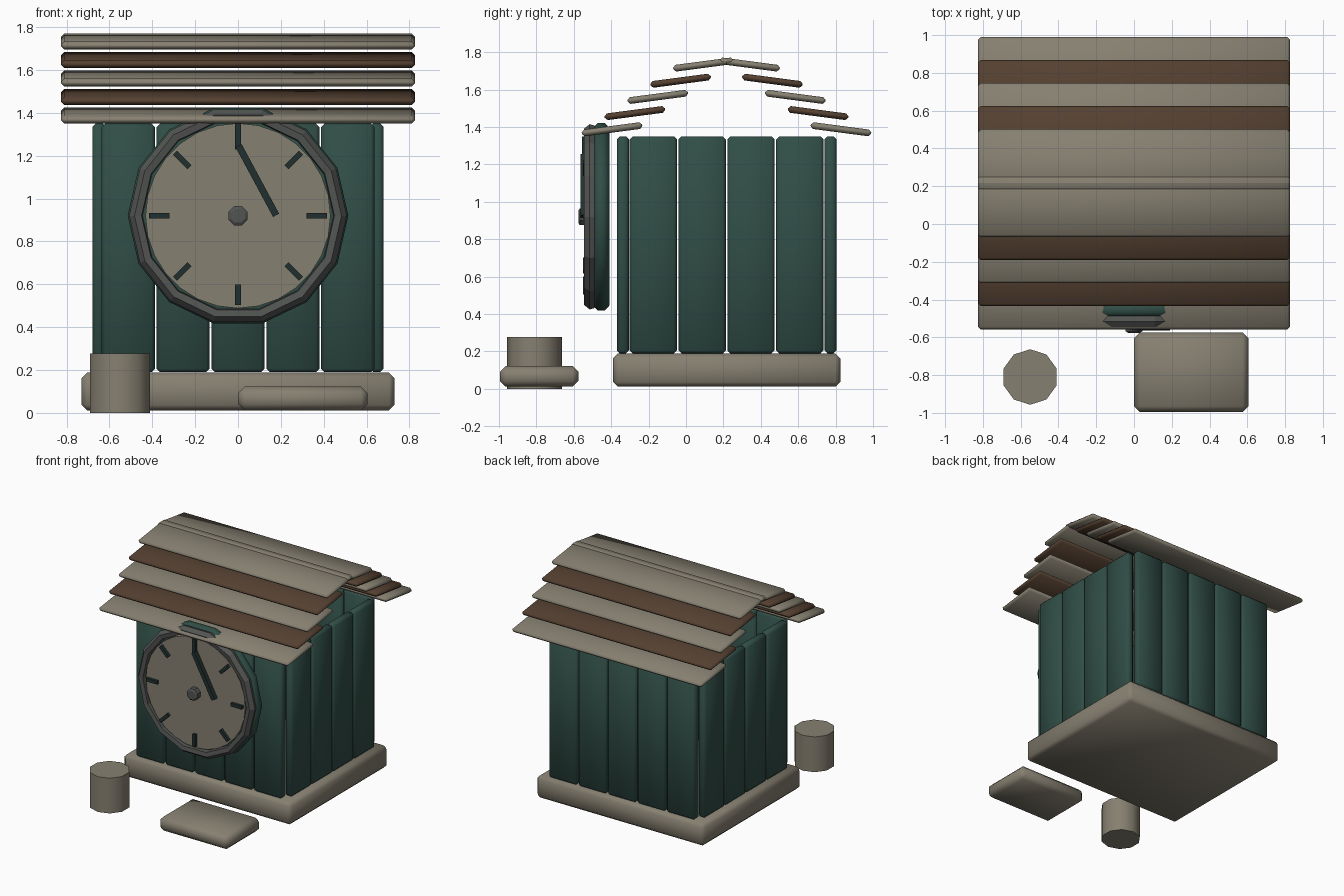
import bpy, bmesh, math
from mathutils import Matrix, Vector

cube = bpy.data.objects.get("Cube")
if cube:
    bpy.data.objects.remove(cube, do_unlink=True)


def material(name, color):
    m = bpy.data.materials.new(name)
    m.use_nodes = True
    m.diffuse_color = (*color, 1)
    m.node_tree.nodes["Principled BSDF"].inputs["Base Color"].default_value = (*color, 1)
    return m


STONE = material("pale stone", (0.24, 0.216, 0.165))
TEAL = material("dark teal wood", (0.03, 0.075, 0.062))
BROWN = material("brown wood", (0.089, 0.051, 0.03))
GREY = material("grey metal", (0.085, 0.09, 0.085))
DARK = material("dark marks", (0.015, 0.03, 0.028))


def finish(name, bm, mat, smooth_angle=None):
    bmesh.ops.recalc_face_normals(bm, faces=bm.faces)
    mesh = bpy.data.meshes.new(name)
    bm.to_mesh(mesh)
    bm.free()
    mesh.materials.append(mat)
    ob = bpy.data.objects.new(name, mesh)
    bpy.context.collection.objects.link(ob)
    if smooth_angle:
        bpy.ops.object.select_all(action='DESELECT')
        ob.select_set(True)
        bpy.context.view_layer.objects.active = ob
        bpy.ops.object.shade_smooth_by_angle(angle=math.radians(smooth_angle))
    return ob


def box(name, lo, hi, mat, bevel=0.0, rot=None):
    """Box between two corners, optionally bevelled and turned about its centre."""
    lo, hi = Vector(lo), Vector(hi)
    bm = bmesh.new()
    bmesh.ops.create_cube(bm, size=1, matrix=Matrix.Diagonal((*(hi - lo), 1)))
    if bevel:
        bmesh.ops.bevel(bm, geom=bm.edges[:], offset=bevel, segments=1, affect='EDGES')
    bm.transform(Matrix.Translation((lo + hi) / 2) @ (rot or Matrix.Identity(4)))
    return finish(name, bm, mat, 60 if bevel else None)


def lathe(name, profile, sides, mat, centre, axis='Y', turn=0.0, closed=False, smooth=None):
    """Turn (radius, offset) points about an axis; open profiles get end caps."""
    bm = bmesh.new()
    rings = []
    for r, h in profile:
        ring = []
        for i in range(sides):
            a = turn + math.tau * i / sides
            u, v = r * math.cos(a), r * math.sin(a)
            ring.append(bm.verts.new((u, h, v) if axis == 'Y' else (u, v, h)))
        rings.append(ring)
    pairs = list(zip(rings, rings[1:]))
    if closed:
        pairs.append((rings[-1], rings[0]))
    else:
        bm.faces.new(rings[0])
        bm.faces.new(rings[-1])
    for a, b in pairs:
        for i in range(sides):
            j = (i + 1) % sides
            bm.faces.new((a[i], a[j], b[j], b[i]))
    bm.transform(Matrix.Translation(centre))
    return finish(name, bm, mat, smooth)


# Base slab, doorstep stone and stump
box("base_slab", (-0.73, -0.39, 0.012), (0.73, 0.825, 0.188), STONE, 0.025)
box("step_stone", (0.0, -0.995, 0.012), (0.605, -0.575, 0.122), STONE, 0.03)
lathe("stump", [(0.147, 0), (0.147, 0.277)], 10, STONE, (-0.55, -0.81, 0), 'Z',
      math.pi / 2, smooth=40)

# Wall planks: five on the front and back, four on each side
Z0, Z1, GAP = 0.19, 1.35, 0.004
for i in range(5):
    x0 = -0.64 + 0.256 * i
    for side, y0 in (("front", -0.37), ("back", 0.74)):
        box(f"{side}_plank_{i + 1}", (x0 + GAP, y0, Z0),
            (x0 + 0.256 - GAP, y0 + 0.065, Z1), TEAL, 0.016)
for i in range(4):
    y0 = -0.305 + 0.261 * i
    for side, x0 in (("right", -0.68), ("left", 0.615)):
        box(f"{side}_plank_{i + 1}", (x0, y0 + GAP, Z0),
            (x0 + 0.065, y0 + 0.261 - GAP, Z1), TEAL, 0.016)

# Roof slats, mirrored about the ridge
RIDGE = 0.2165
for i in range(5):
    z = 1.388 + 0.0865 * i
    for side, s in (("front", -1), ("back", 1)):
        y = RIDGE + s * (0.612 - 0.1222 * i)
        box(f"{side}_roof_slat_{i + 1}", (-0.825, y - 0.163, z - 0.018),
            (0.825, y + 0.163, z + 0.018), BROWN if i % 2 else STONE, 0.014,
            Matrix.Rotation(-s * math.radians(7.5), 4, 'X'))

# Clock drum, rim, dial and centre knob
CLOCK = (0, 0, 0.92)
lathe("clock_drum", [(0.43, -0.50), (0.495, -0.49), (0.515, -0.47),
                     (0.515, -0.435), (0.485, -0.408)], 14, TEAL, CLOCK, smooth=50)
lathe("clock_rim", [(0.445, -0.49), (0.45, -0.54), (0.483, -0.546),
                    (0.508, -0.515), (0.5, -0.488)], 14, GREY, CLOCK, closed=True)
lathe("clock_dial", [(0.432, -0.528), (0.432, -0.49)], 28, STONE, CLOCK)
lathe("clock_knob", [(0.035, -0.576), (0.048, -0.568), (0.048, -0.525)], 8, GREY, CLOCK,
      turn=math.pi / 8)


def dial_bar(name, x, z, length, width, angle, front):
    """Bar lying on the dial, its long side turned from the x direction."""
    box(name, (x - length / 2, front, z - width / 2), (x + length / 2, -0.526, z + width / 2),
        DARK, rot=Matrix.Rotation(-angle, 4, 'Y'))


# Hour marks and hands
for i in range(8):
    a = math.tau * i / 8
    dial_bar(f"hour_mark_{i + 1}", 0.368 * math.cos(a), 0.92 + 0.368 * math.sin(a),
             0.096, 0.026, a, -0.55)
dial_bar("clock_hand", 0.09, 1.085, 0.37, 0.032, math.atan2(0.325, -0.175), -0.563)
dial_bar("upright_hand", 0, 1.29, 0.12, 0.026, math.pi / 2, -0.555)
